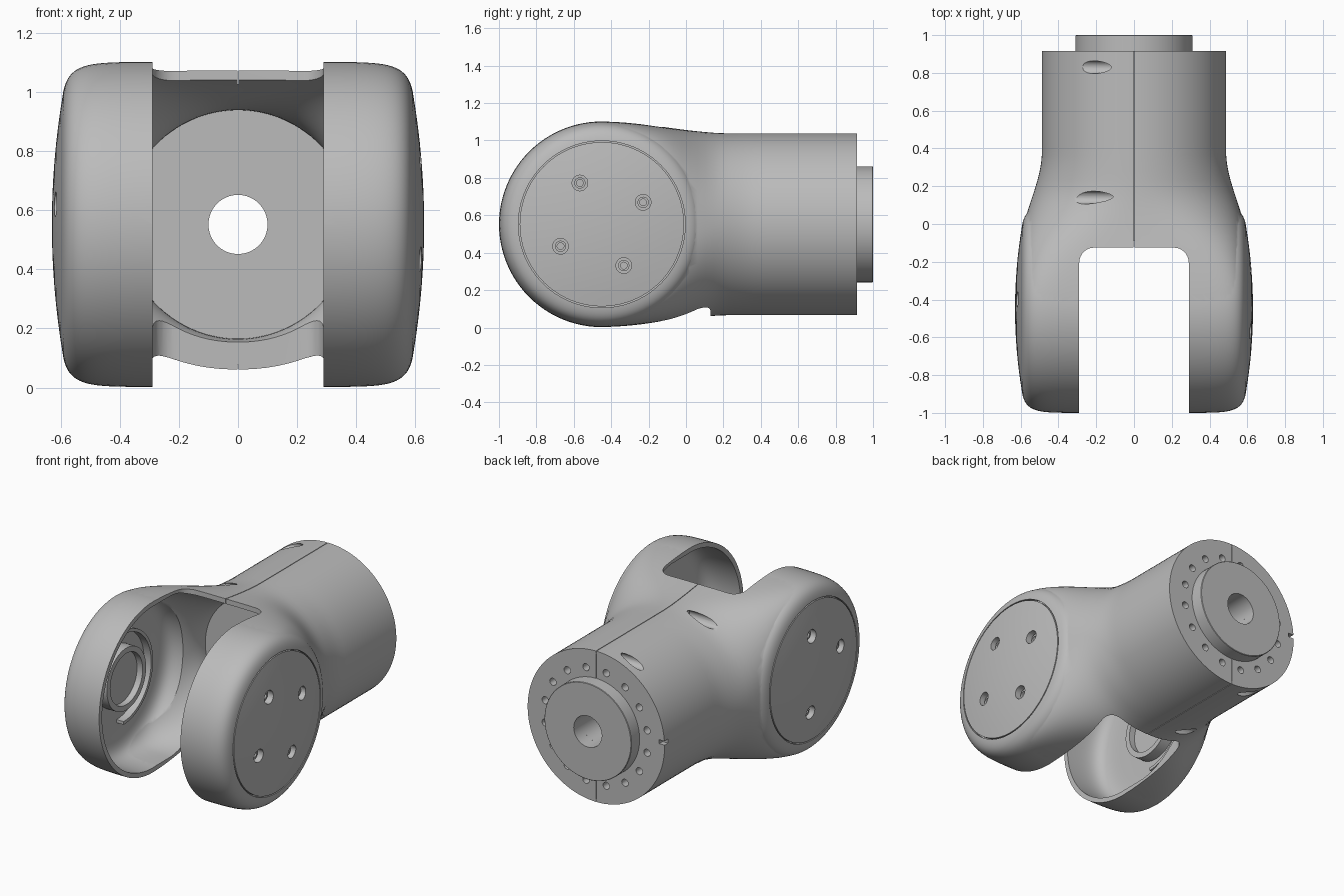
import bpy, bmesh
from math import pi, sin, cos, radians
from mathutils import Vector

if "Cube" in bpy.data.objects:
    bpy.data.objects.remove(bpy.data.objects["Cube"])

CY, CZ = -0.45, 0.552            # pivot axis of the fork
PIVOT = Vector((0, CY, CZ))
AXLE = Vector((0, 0, CZ))        # barrel axis
SQUARE = 10                      # squareness of the drum section

metal = bpy.data.materials.new("grey_metal")
metal.use_nodes = True
GREY = (0.5, 0.5, 0.5, 1)
metal.diffuse_color = GREY
metal.node_tree.nodes["Principled BSDF"].inputs["Base Color"].default_value = GREY


def finish(name, bm):
    bmesh.ops.remove_doubles(bm, verts=bm.verts, dist=1e-5)
    bmesh.ops.recalc_face_normals(bm, faces=bm.faces)
    me = bpy.data.meshes.new(name)
    bm.to_mesh(me)
    bm.free()
    ob = bpy.data.objects.new(name, me)
    bpy.context.collection.objects.link(ob)
    me.materials.append(metal)
    return ob


def revolve(name, pts, axis, center, closed=False, sweep=2 * pi, steps=96):
    """Spin (along-axis, radius) points around the x or y axis."""
    bm = bmesh.new()
    along = Vector((1, 0, 0)) if axis == "X" else Vector((0, 1, 0))
    vs = [bm.verts.new(center + along * h + Vector((0, 0, r))) for h, r in pts]
    es = [bm.edges.new(p) for p in zip(vs, vs[1:])]
    if closed:
        es.append(bm.edges.new((vs[-1], vs[0])))
    bmesh.ops.spin(bm, geom=vs + es, cent=center, axis=along, angle=sweep, steps=steps)
    bmesh.ops.remove_doubles(bm, verts=bm.verts, dist=1e-5)
    if sweep < 6:
        bmesh.ops.holes_fill(bm, edges=[e for e in bm.edges if e.is_boundary])
    return finish(name, bm)


def rod(name, axis, center, h0, h1, r, steps=24):
    return revolve(name, [(h0, 0), (h0, r), (h1, r), (h1, 0)], axis, center, steps=steps)


def box(name, lo, hi, corner=0):
    bm = bmesh.new()
    bmesh.ops.create_cube(bm, size=1)
    for v in bm.verts:
        v.co = Vector([(a + b) / 2 + c * (b - a) for a, b, c in zip(lo, hi, v.co)])
    if corner:
        up = [e for e in bm.edges if abs(e.verts[0].co.z - e.verts[1].co.z) > 0.01]
        bmesh.ops.bevel(bm, geom=up, offset=corner, segments=8, profile=0.5, affect="EDGES")
    return finish(name, bm)


def combine(ob, tools, op="DIFFERENCE"):
    """Boolean with several disjoint tools in one step."""
    bm = bmesh.new()
    for tool in tools:
        bm.from_mesh(tool.data)
        bpy.data.objects.remove(tool)
    joined = finish("cutter", bm)
    mod = ob.modifiers.new("bool", "BOOLEAN")
    mod.operation, mod.object, mod.solver = op, joined, "EXACT"
    bpy.context.view_layer.objects.active = ob
    bpy.ops.object.modifier_apply(modifier=mod.name)
    bpy.data.objects.remove(joined)


def ease(y, start, end):
    t = min(1, max(0, (start - y) / (start - end)))
    return t * t * (3 - 2 * t)


def power(v, n):
    return (1 if v >= 0 else -1) * abs(v) ** (2 / n)


def pod(name, rx, rz):
    """Squarish drum around the pivot axis."""
    n = 48
    pts = [(rx * power(cos(pi * i / n), SQUARE), rz * power(sin(pi * i / n), SQUARE))
           for i in range(1, n)]
    return revolve(name, [(rx, 0)] + pts + [(-rx, 0)], "X", PIVOT)


def neck(name, y_end, barrel, drum, x_range, z_range):
    """Loft from the round barrel section to the squarish drum section."""
    bm = bmesh.new()
    rings, n, m = [], 96, 32
    for j in range(m + 1):
        y = CY + (y_end - CY) * j / m
        wx, wz = ease(y, *x_range), ease(y, *z_range)
        rx = barrel[0] + wx * (drum[0] * 0.998 - barrel[0])
        rz = barrel[1] + wz * (drum[1] * 0.998 - barrel[1])
        square = 2 * (SQUARE / 2) ** ease(y, 0.2, CY)
        ring = []
        for i in range(n):
            a = 2 * pi * (i + 0.5) / n
            ring.append(bm.verts.new((rx * power(cos(a), square), y,
                                      CZ + rz * power(sin(a), square))))
        rings.append(ring)
    for a, b in zip(rings, rings[1:]):
        for i in range(n):
            bm.faces.new((a[i - 1], a[i], b[i], b[i - 1]))
    bm.faces.new(rings[0])
    bm.faces.new(rings[-1])
    return finish(name, bm)


# Fork housing: outer skin, then hollowed
body = neck("fork_housing", 0.915, (0.488, 0.486), (0.6, 0.55), (0.38, -0.12), (0.25, CY))
combine(body, [pod("outer_drum", 0.6, 0.55)], "UNION")
combine(body, [neck("cavity_neck", 0.22, (0.387, 0.387), (0.55, 0.52),
                    (0.22, -0.2), (0.22, -0.28))])
combine(body, [pod("cavity_drum", 0.55, 0.52)])

# Gap between the arms, cut deeper underneath
combine(body, [box("upper_gap", (-0.29, -1.3, CZ), (0.29, -0.125, 1.4), 0.08)])
combine(body, [box("lower_gap", (-0.29, -1.3, -0.3), (0.29, 0.13, CZ), 0.08)])

# Bore, end notch and seam grooves
cuts = [rod("bore", "Y", AXLE, 0, 1.2, 0.1, 64),
        box("notch", (-0.6, 0.88, CZ + 0.01), (-0.45, 1.1, CZ + 0.035))]
for s in (1, -1):
    for y, near, far in ((-0.3, 0.475, 0.8), (0.9, 0.29, 0.47)):
        z0, z1 = sorted((CZ + s * near, CZ + s * far))
        cuts.append(box("seam", (-0.002, y, z0), (0.002, 1.2, z1)))
    cuts.append(rod("cover_recess", "X", PIVOT, s * 0.57, s * 0.8, 0.446, 96))

# Screw pockets on one flank
for y, dz in ((0.83, 0.437), (0.14, 0.447), (0.83, -0.437), (0.24, -0.437)):
    cuts.append(rod("pocket", "X", Vector((0, y, CZ + dz)), -1, -0.1, 0.034))

# Bolt circle on the barrel end
for i in range(16):
    a = 2 * pi * (i + 0.5) / 16
    spot = Vector((0.37 * cos(a), 0, CZ + 0.37 * sin(a)))
    cuts.append(rod("bolt_hole", "Y", spot, 0.86, 1.1, 0.023, 16))
combine(body, cuts)

# Output flange
flange = revolve("output_flange", [(0.9, 0.1), (0.9, 0.31), (0.997, 0.31), (1, 0.307), (1, 0.1)],
                 "Y", AXLE, closed=True)
parts = [body, flange]

# Arm covers with their screws, and bearing seats inside the arms
for s, side, angles in ((1, "left", (28, 118, 208, 298)), (-1, "right", (78, 164, 285))):
    edge = 0.439
    dome = [(s * (0.63 - 0.037 * (k / 8) ** 2), edge * k / 8) for k in range(8, -1, -1)]
    cover = revolve(side + "_cover", [(s * 0.565, 0), (s * 0.565, edge)] + dome, "X", PIVOT)
    holes = []
    for k, deg in enumerate(angles):
        a = radians(deg)
        spot = PIVOT + Vector((0, 0.25 * cos(a), 0.25 * sin(a)))
        holes.append(rod("screw_hole", "X", spot, s * 0.572, s * 0.8, 0.042))
        screw = revolve(f"{side}_screw_{k + 1}",
                        [(s * h, r) for h, r in ((0.57, 0), (0.57, 0.03), (0.588, 0.03),
                                                 (0.588, 0.018), (0.576, 0.018), (0.576, 0))],
                        "X", spot, steps=24)
        parts.append(screw)
    combine(cover, holes)
    seat = revolve(side + "_bearing_seat",
                   [(s * h, r) for h, r in ((0.56, 0), (0.56, 0.2), (0.48, 0.2), (0.48, 0.165),
                                            (0.52, 0.165), (0.52, 0))],
                   "X", PIVOT)
    rib = revolve(side + "_cable_rib",
                  [(s * h, r) for h, r in ((0.56, 0.28), (0.56, 0.3), (0.5, 0.3), (0.5, 0.28))],
                  "X", PIVOT, closed=True, sweep=-pi, steps=48)
    parts += [cover, seat, rib]

# Smooth shading with sharp edges kept
bpy.ops.object.select_all(action="DESELECT")
for ob in parts:
    ob.select_set(True)
bpy.context.view_layer.objects.active = body
bpy.ops.object.shade_smooth_by_angle(angle=radians(30))
